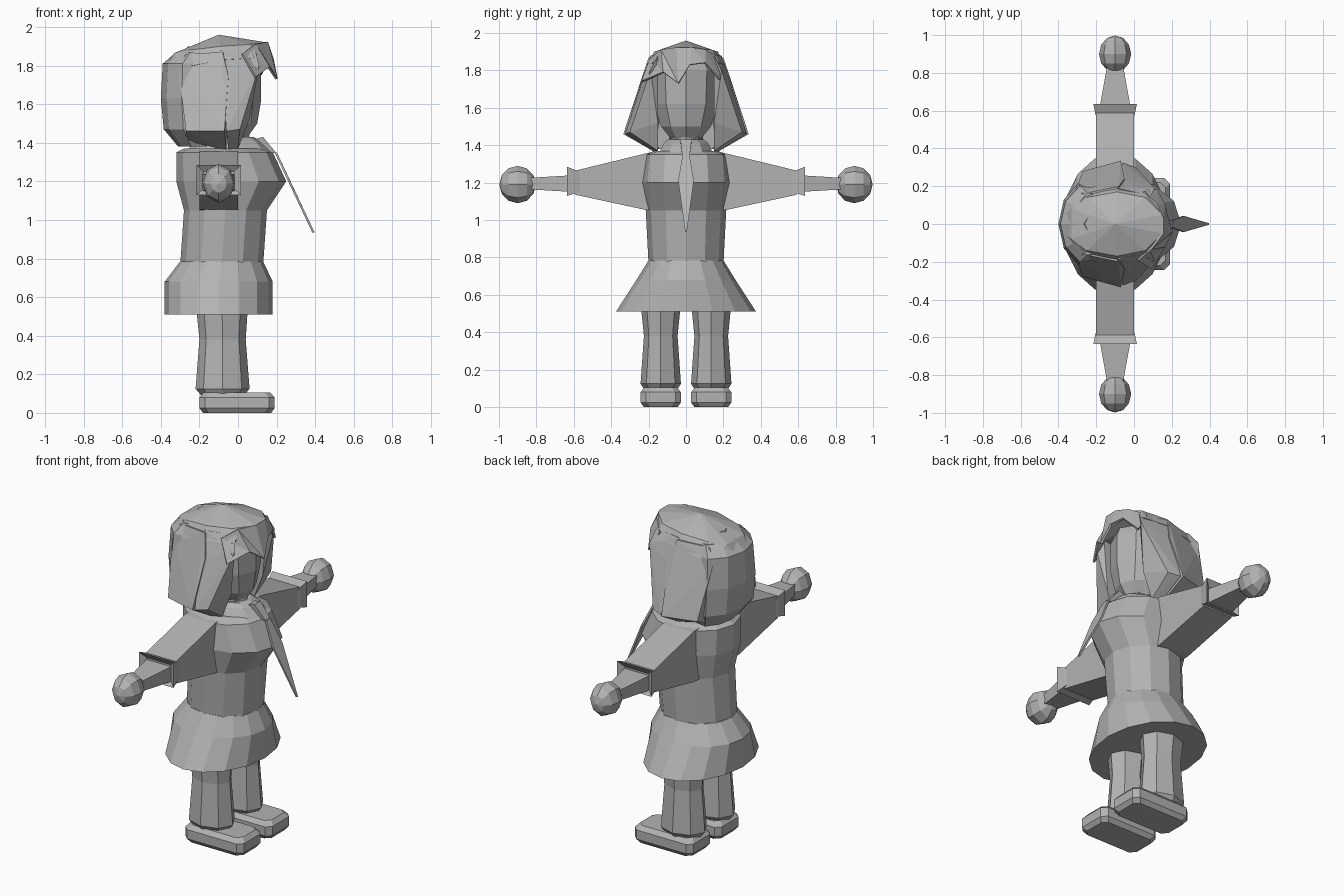
import bpy, bmesh, math

grey = bpy.data.materials.new("plain grey")
grey.diffuse_color = (0.45, 0.45, 0.45, 1)


def finish(name, bm, smooth=False):
    bmesh.ops.recalc_face_normals(bm, faces=bm.faces[:])
    me = bpy.data.meshes.new(name)
    bm.to_mesh(me)
    bm.free()
    me.materials.append(grey)
    ob = bpy.data.objects.new(name, me)
    bpy.context.collection.objects.link(ob)
    return ob


def loft(name, rings, caps=True):
    """Skin a list of point rings that all have the same length."""
    bm = bmesh.new()
    vs = [[bm.verts.new(p) for p in r] for r in rings]
    n = len(rings[0])
    for a, b in zip(vs, vs[1:]):
        for i in range(n):
            j = (i + 1) % n
            bm.faces.new((a[i], a[j], b[j], b[i]))
    if caps:
        bm.faces.new(vs[0])
        bm.faces.new(vs[-1])
    return finish(name, bm)


def hull(name, pts):
    bm = bmesh.new()
    for p in pts:
        bm.verts.new(p)
    bmesh.ops.convex_hull(bm, input=bm.verts[:])
    return finish(name, bm)


def oval(z, x0, x1, ry, n, cy=0.0):
    """Horizontal oval ring from x0 to x1 with half width ry."""
    cx, rx = (x0 + x1) / 2, (x1 - x0) / 2
    return [(cx + rx * math.cos(2 * math.pi * i / n),
             cy + ry * math.sin(2 * math.pi * i / n), z) for i in range(n)]


def rect(y, x0, x1, z0, z1):
    return [(x0, y, z0), (x1, y, z0), (x1, y, z1), (x0, y, z1)]


# Torso and skirt
loft("torso", [oval(z, a, b, r, 12) for z, a, b, r in (
    (0.76, -0.30, 0.13, 0.20), (1.05, -0.28, 0.15, 0.215), (1.20, -0.32, 0.25, 0.24),
    (1.35, -0.32, 0.18, 0.225), (1.37, -0.28, 0.14, 0.17))])
loft("skirt", [oval(z, a, b, r, 16) for z, a, b, r in (
    (0.51, -0.38, 0.18, 0.375), (0.68, -0.38, 0.18, 0.265), (0.785, -0.30, 0.13, 0.20))])

# Neck, collar and head
loft("neck", [oval(z, -0.20, 0.06, 0.09, 8) for z in (1.35, 1.50)])
loft("collar", [oval(z, a, b, r, 10) for z, a, b, r in (
    (1.36, -0.26, 0.17, 0.15), (1.41, -0.23, 0.12, 0.125), (1.43, -0.20, 0.08, 0.10))])
loft("head", [oval(z, a, b, r, 10) for z, a, b, r in (
    (1.43, -0.18, 0.05, 0.08), (1.50, -0.26, 0.10, 0.14), (1.62, -0.32, 0.12, 0.18),
    (1.80, -0.33, 0.12, 0.19), (1.90, -0.26, 0.08, 0.13))])

# Tie knot and hanging tie
hull("tie_knot", [(x, y, z) for x, z, w in ((0.09, 1.42, 0.03), (0.13, 1.43, 0.03),
     (0.15, 1.35, 0.02), (0.20, 1.345, 0.02)) for y in (-w, w)])
hull("tie", [(x + d, y, z) for x, z, w in ((0.19, 1.35, 0.018), (0.255, 1.21, 0.042),
     (0.385, 0.935, 0.004)) for y in (-w, w) for d in (0, 0.012)])

for s, side in ((1, "left"), (-1, "right")):
    # Sleeve, flared cuff, forearm and hand
    loft(side + "_sleeve", [rect(s * y, *r) for y, r in (
        (0.14, (-0.20, 0.0, 1.05, 1.36)), (0.22, (-0.20, 0.0, 1.055, 1.355)),
        (0.59, (-0.20, 0.0, 1.135, 1.265)))])
    loft(side + "_cuff", [rect(s * y, *r) for y, r in (
        (0.57, (-0.20, 0.0, 1.15, 1.25)), (0.585, (-0.205, 0.005, 1.145, 1.265)),
        (0.635, (-0.215, 0.015, 1.13, 1.285)), (0.61, (-0.18, -0.02, 1.16, 1.25)))])
    loft(side + "_forearm", [rect(s * y, *r) for y, r in (
        (0.60, (-0.185, -0.015, 1.15, 1.24)), (0.85, (-0.14, -0.06, 1.165, 1.225)))])
    bm = bmesh.new()
    bmesh.ops.create_uvsphere(bm, u_segments=8, v_segments=6, radius=1)
    for v in bm.verts:
        x, y, z = v.co
        v.co = (-0.10 + 0.085 * x, s * (0.90 + 0.098 * z), 1.19 + 0.10 * y)
    finish(side + "_hand", bm)

    # Leg and shoe
    loft(side + "_leg", [oval(z, a, b, r, 8, s * 0.135) for z, a, b, r in (
        (0.09, -0.19, 0.03, 0.085), (0.125, -0.22, 0.06, 0.108),
        (0.38, -0.20, 0.04, 0.09), (0.53, -0.215, 0.05, 0.105))])
    shoe = []
    for z, g in ((0.0, 0.018), (0.025, 0.0), (0.08, 0.0), (0.105, 0.022)):
        a, b, w, c = -0.20 + g, 0.19 - g, 0.108 - g, 0.03
        outline = [(a, -w + c), (a + c, -w), (b - c, -w), (b, -w + c),
                   (b, w - c), (b - c, w), (a + c, w), (a, w - c)]
        shoe.append([(x, s * 0.135 + y, z) for x, y in outline])
    loft(side + "_shoe", shoe)

    # Long side lock: broad panel and narrower front strip
    hull(side + "_hair_panel", [(x, s * y, z) for x, y, z in (
        (-0.31, 0.18, 1.79), (-0.27, 0.16, 1.86), (-0.08, 0.20, 1.87), (-0.05, 0.24, 1.74),
        (-0.27, 0.28, 1.46), (-0.07, 0.335, 1.46), (-0.06, 0.16, 1.36),
        (-0.26, 0.17, 1.41), (-0.28, 0.12, 1.79), (-0.06, 0.13, 1.87))])
    hull(side + "_hair_strip", [(x, s * y, z) for x, y, z in (
        (-0.09, 0.19, 1.88), (0.09, 0.15, 1.88), (0.11, 0.19, 1.80), (-0.04, 0.235, 1.74),
        (0.01, 0.30, 1.47), (-0.06, 0.325, 1.46), (0.0, 0.15, 1.37),
        (-0.05, 0.16, 1.36), (0.06, 0.15, 1.52), (-0.05, 0.15, 1.87))])

# Back hair
back = [(0.0, 0.10), (0.0, 0.19), (0.55, 0.22), (0.88, 0.13), (1.0, 0.0),
        (0.88, -0.13), (0.55, -0.22), (0.0, -0.19), (0.0, -0.10)]
loft("back_hair", [[(-0.16 - t * d, y * w, z) for t, y in back] for z, d, w in (
    (1.38, 0.15, 0.75), (1.47, 0.225, 1.0), (1.63, 0.24, 1.0),
    (1.81, 0.23, 0.92), (1.87, 0.16, 0.75))])

# Hair cap
hull("hair_cap", [(-0.10, 0, 1.96)] + [(x, s * y, z) for s in (1, -1) for x, y, z in (
    (0.15, 0.05, 1.92), (0.06, 0.14, 1.91), (-0.09, 0.17, 1.90), (-0.25, 0.14, 1.88),
    (-0.33, 0.08, 1.865), (-0.37, 0.05, 1.81), (-0.29, 0.19, 1.79), (-0.08, 0.21, 1.83),
    (0.08, 0.18, 1.84), (0.13, 0.07, 1.86))])

# Jagged fringe over the forehead
upper = [(0.02, -0.19, 1.86), (0.09, -0.13, 1.91), (0.15, -0.05, 1.922),
         (0.15, 0.03, 1.922), (0.12, 0.10, 1.91), (0.05, 0.17, 1.87)]
lower = [(0.09, -0.235, 1.74), (0.16, -0.12, 1.79), (0.20, -0.04, 1.73),
         (0.18, 0.02, 1.83), (0.16, 0.10, 1.84), (0.12, 0.18, 1.75)]
bm = bmesh.new()
top = [bm.verts.new(p) for p in upper]
low = [bm.verts.new(p) for p in lower]
for i in range(len(top) - 1):
    bm.faces.new((top[i], low[i], low[i + 1]))
    bm.faces.new((top[i], low[i + 1], top[i + 1]))
fringe = finish("fringe", bm)
mod = fringe.modifiers.new("thickness", "SOLIDIFY")
mod.thickness = 0.012
mod.offset = 0
